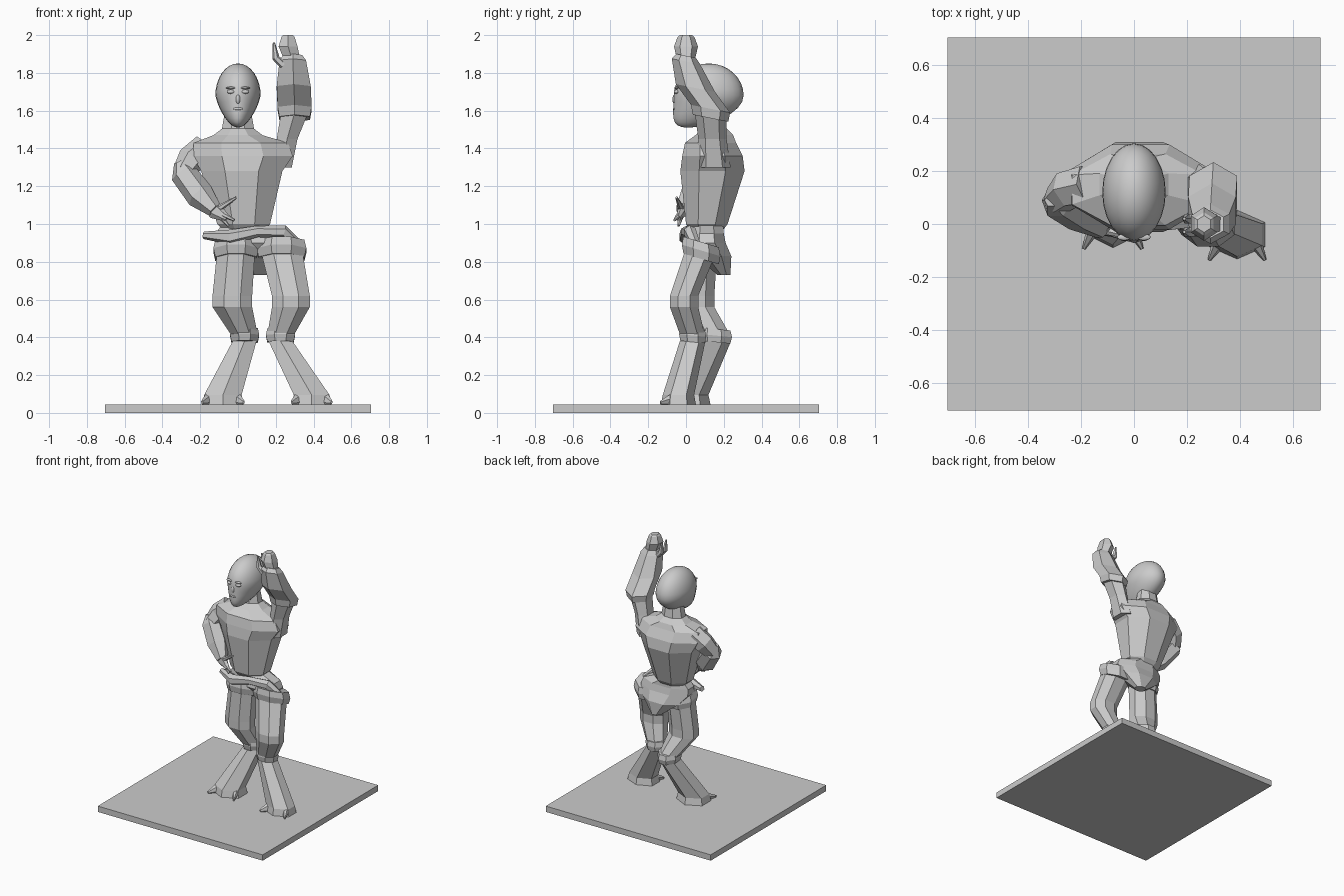
import bpy, bmesh, math
from mathutils import Vector

cube = bpy.data.objects.get("Cube")
if cube:
    bpy.data.objects.remove(cube, do_unlink=True)

grey = bpy.data.materials.new("plain grey")
grey.use_nodes = True
colour = (.6, .6, .6, 1)
grey.diffuse_color = colour
grey.node_tree.nodes["Principled BSDF"].inputs["Base Color"].default_value = colour


def finish(name, bm, smooth=False):
    """Turn a bmesh into a named grey object."""
    bmesh.ops.recalc_face_normals(bm, faces=bm.faces)
    mesh = bpy.data.meshes.new(name)
    bm.to_mesh(mesh)
    bm.free()
    mesh.materials.append(grey)
    for face in mesh.polygons:
        face.use_smooth = smooth
    obj = bpy.data.objects.new(name, mesh)
    bpy.context.collection.objects.link(obj)


def skin(name, rings):
    """Bridge a list of point rings and cap both ends."""
    bm = bmesh.new()
    loops = [[bm.verts.new(point) for point in ring] for ring in rings]
    for low, high in zip(loops, loops[1:]):
        for i in range(len(low)):
            bm.faces.new((low[i - 1], low[i], high[i], high[i - 1]))
    bm.faces.new(loops[0])
    bm.faces.new(loops[-1])
    finish(name, bm)


def loft(name, *stations, sides=8, tilt=0):
    """Join level rings, each given as x, y, z, width, depth; tilt lowers the back."""
    rings = []
    reach = .5 / math.cos(math.pi / sides)
    for x, y, z, width, depth in stations:
        ring = []
        for i in range(sides):
            angle = math.tau * (i + .5) / sides
            across = math.cos(angle) * reach * width
            back = math.sin(angle) * reach * depth
            ring.append((x + across, y + back, z - tilt * back))
        rings.append(ring)
    skin(name, rings)


def changed(station, lift, scale):
    """Copy of a station, raised and resized."""
    x, y, z, width, depth = station
    return x, y, z + lift, width * scale, depth * scale


def band(name, station, height, scale, tilt):
    """Collar bulging round a limb at the given station."""
    loft(name, changed(station, -height, scale), changed(station, 0, scale + .1),
         changed(station, height, scale), tilt=tilt)


def limb(name, path, radii, flat=1):
    """Six sided tube whose rings stand across the path."""
    points = [Vector(point) for point in path]
    last = len(points) - 1
    rings = []
    for i, (point, radius) in enumerate(zip(points, radii)):
        along = points[min(i + 1, last)] - points[max(i - 1, 0)]
        side = along.cross(Vector((0, 1, 0))).normalized()
        depth = side.cross(along).normalized() * flat
        angles = [math.tau * corner / 6 for corner in range(6)]
        rings.append([point + radius * (side * math.cos(angle) + depth * math.sin(angle))
                      for angle in angles])
    skin(name, rings)


def ball(name, centre, size, chin=0):
    """Smooth ellipsoid; chin narrows the lower half and draws it forward."""
    bm = bmesh.new()
    bmesh.ops.create_uvsphere(bm, u_segments=24, v_segments=16, radius=1)
    for vert in bm.verts:
        below = max(0, -vert.co.z)
        vert.co.x *= 1 - chin * below
        vert.co.y -= chin * 2 * below ** 2
    bmesh.ops.scale(bm, vec=size, verts=bm.verts)
    bmesh.ops.translate(bm, vec=centre, verts=bm.verts)
    finish(name, bm, True)


# Stand
side_length = 1.41
stand_top = .045
stand = (0, 0, 0, side_length, side_length)
loft("stand", stand, changed(stand, stand_top, 1), sides=4)

# Torso and neck
waist = (.03, .11, 1, .28, .22)
collar = (0, .15, 1.47, .26, .2)
loft("torso", changed(waist, -.03, .8), waist, (.02, .14, 1.28, .43, .34),
     (.025, .14, 1.36, .53, .32), (.015, .13, 1.43, .5, .27), collar,
     changed(collar, .04, .6))
loft("neck", changed(collar, 0, .7), changed(collar, .15, .5))

# Egg shaped head with a plain face
ball("head", (0, .12, 1.68), (.12, .185, .17), chin=.3)
for label, side in (("left", 1), ("right", -1)):
    across = side * .037
    ball(label + "_eye", (across, -.05, 1.7), (.022, .014, .011))
    ball(label + "_eyelid", (across, -.05, 1.72), (.026, .012, .007))
ball("nose", (0, -.06, 1.66), (.012, .012, .025))
ball("lips", (0, -.06, 1.61), (.025, .01, .008))

# Pelvis, tapering down to the seat at the back
loft("pelvis", (.11, .2, .73, .08, .07), (.09, .15, .83, .3, .18),
     (.08, .11, .9, .4, .2), (.07, .11, .95, .38, .18), changed(waist, 0, .8))
limb("front_sash", [(-.18, .06, .94), (-.04, 0, .93), (.1, 0, .96), (.24, .02, .96),
                    (.34, .06, .87)], [.02, .04, .03, .035, .025])


# Legs: thigh, hip cuff, knee band, bell bottom and pointed shoe tips
def leg(label, hip, knee, calf, hem):
    loft(label + "_thigh", hip, changed(knee, .02, 1), changed(knee, -.04, 1), calf)
    band(label + "_hip_cuff", hip, .045, 1.1, .3)
    band(label + "_knee_band", calf, .035, 1, .1)
    loft(label + "_bell_bottom", changed(calf, -.03, .9), changed(hem, .05, .9), hem, sides=6)
    x, y, z, width, depth = hem
    for place, side in (("outer", -1), ("inner", 1)):
        heel = (x + side * width / 4, y, z + .03)
        toe = (x + side * width / 2, y - depth * .6, z + .01)
        limb(label + "_" + place + "_toe", [heel, toe], [.055, .01], flat=.6)


leg("right", hip=(-.01, .08, .86, .2, .17), knee=(-.03, .07, .6, .21, .16),
    calf=(.035, .15, .41, .14, .17), hem=(-.08, .02, stand_top, .22, .19))
leg("left", hip=(.23, .08, .86, .22, .17), knee=(.28, -.01, .6, .2, .15),
    calf=(.225, .035, .41, .14, .13), hem=(.39, -.04, stand_top, .21, .16))

# Raised left arm
elbow = (.3, .13, 1.59, .18, .18)
wrist = (.29, 0, 1.86, .14, .13)
fist = (.265, 0, 1.94, .1, .11)
loft("left_upper_arm", (.23, .15, 1.3, .11, .15), (.26, .14, 1.45, .11, .13),
     changed(elbow, 0, .8), sides=6)
loft("left_forearm", changed(elbow, -.03, .9), changed(elbow, .02, 1),
     (.295, .05, 1.72, .18, .18), wrist, changed(wrist, .03, .7), sides=6, tilt=.2)
loft("left_fist", changed(wrist, 0, .6), fist, changed(fist, .05, .7),
     changed(fist, .06, .5), sides=6)
for label, y in (("thumb", -.03), ("finger", .02)):
    limb("left_" + label, [(.24, y, 1.84), (.2, y, 1.88), (.19, y, 1.96)], [.02, .02, .006])

# Right arm, bent so that the hand rests at the waist
bend = (-.29, .09, 1.27)
palm = (-.12, -.02, 1.07)
limb("right_upper_arm", [(-.17, .15, 1.4), (-.25, .13, 1.34), bend], [.08, .075, .06])
limb("right_forearm", [(-.315, .09, 1.33), bend, (-.2, .04, 1.15), palm],
     [.025, .07, .075, .04])
limb("right_hand", [(-.15, 0, 1.09), palm, (-.06, -.04, 1.03)], [.035, .045, .02], flat=.6)
for label, tip in (("thumb", (-.01, -.05, 1.14)), ("first_finger", (-.02, -.06, 1.02)),
                   ("last_finger", (-.05, -.04, .99))):
    limb("right_" + label, [palm, tip], [.02, .007])
